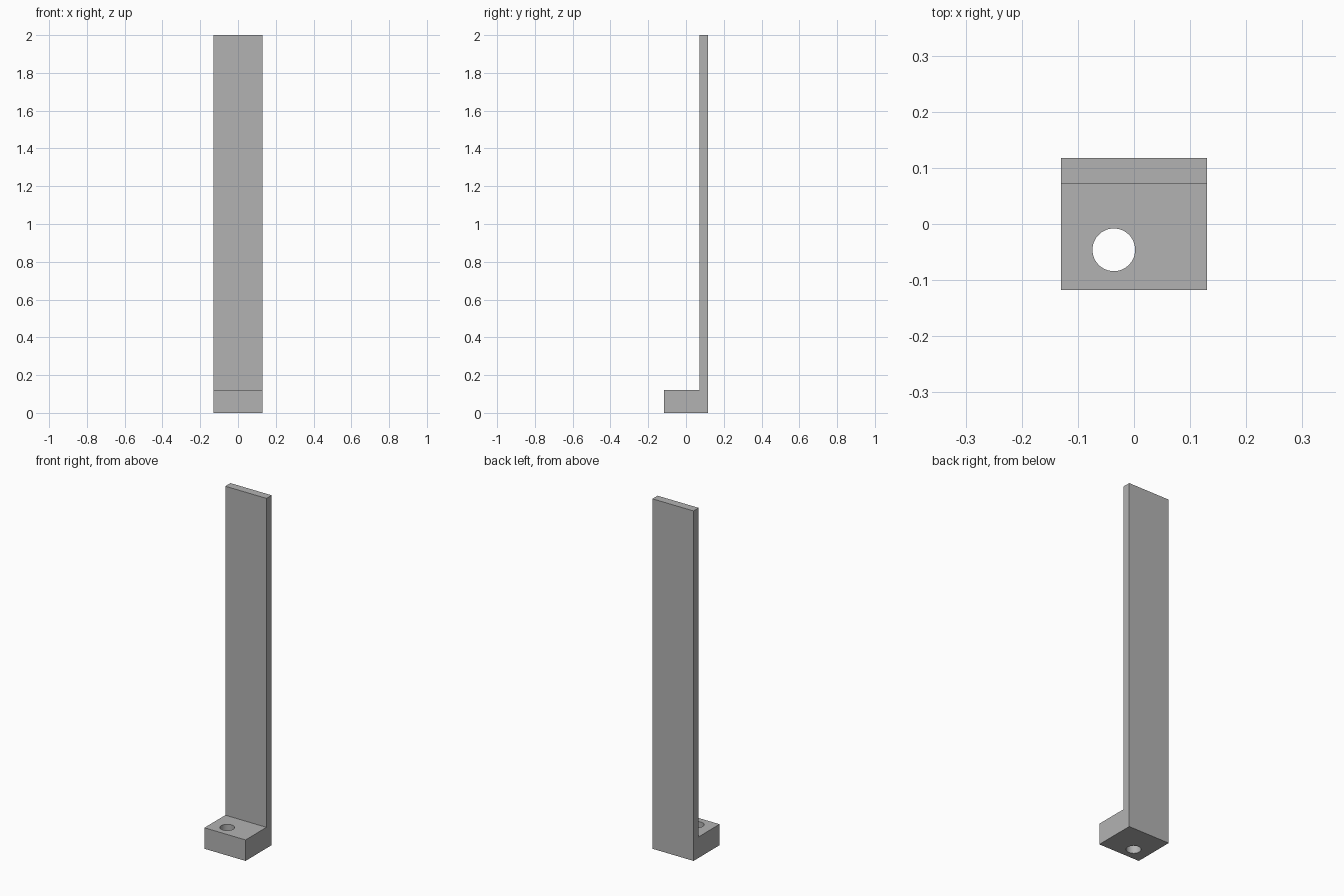
import bpy
import bmesh

cube = bpy.data.objects.get("Cube")
if cube:
    bpy.data.objects.remove(cube, do_unlink=True)

# Plain grey material
grey = bpy.data.materials.new("plain grey")
grey.use_nodes = True
colour = (0.45, 0.45, 0.45, 1)
grey.diffuse_color = colour
grey.node_tree.nodes["Principled BSDF"].inputs["Base Color"].default_value = colour

# Dimensions
half_width = 0.13
front, step, back = -0.1175, 0.071, 0.1175
foot_height, height = 0.12, 2.0

# L-shaped side profile, extruded across the width
profile = [(front, 0), (back, 0), (back, height), (step, height),
           (step, foot_height), (front, foot_height)]
bm = bmesh.new()
face = bm.faces.new([bm.verts.new((-half_width, y, z)) for y, z in profile])
side = bmesh.ops.extrude_face_region(bm, geom=[face])
verts = [v for v in side["geom"] if isinstance(v, bmesh.types.BMVert)]
bmesh.ops.translate(bm, verts=verts, vec=(2 * half_width, 0, 0))
bmesh.ops.recalc_face_normals(bm, faces=bm.faces)
mesh = bpy.data.meshes.new("angle_bracket")
bm.to_mesh(mesh)
bm.free()
bracket = bpy.data.objects.new("angle_bracket", mesh)
bpy.context.collection.objects.link(bracket)
mesh.materials.append(grey)

# Off-centre bolt hole through the foot
bpy.ops.mesh.primitive_cylinder_add(vertices=64, radius=0.038, depth=0.4,
                                    location=(-0.036, -0.046, foot_height / 2))
cutter = bpy.context.object
cutter.name = "bolt_hole_cutter"
cutter.data.materials.append(grey)
cut = bracket.modifiers.new("bolt hole", "BOOLEAN")
cut.operation = "DIFFERENCE"
cut.solver = "EXACT"
cut.object = cutter

# Apply the cut, discard the cutter, smooth the hole wall
bpy.ops.object.select_all(action="DESELECT")
bracket.select_set(True)
bpy.context.view_layer.objects.active = bracket
bpy.ops.object.modifier_apply(modifier=cut.name)
bpy.data.objects.remove(cutter, do_unlink=True)
bpy.ops.object.shade_smooth_by_angle()
